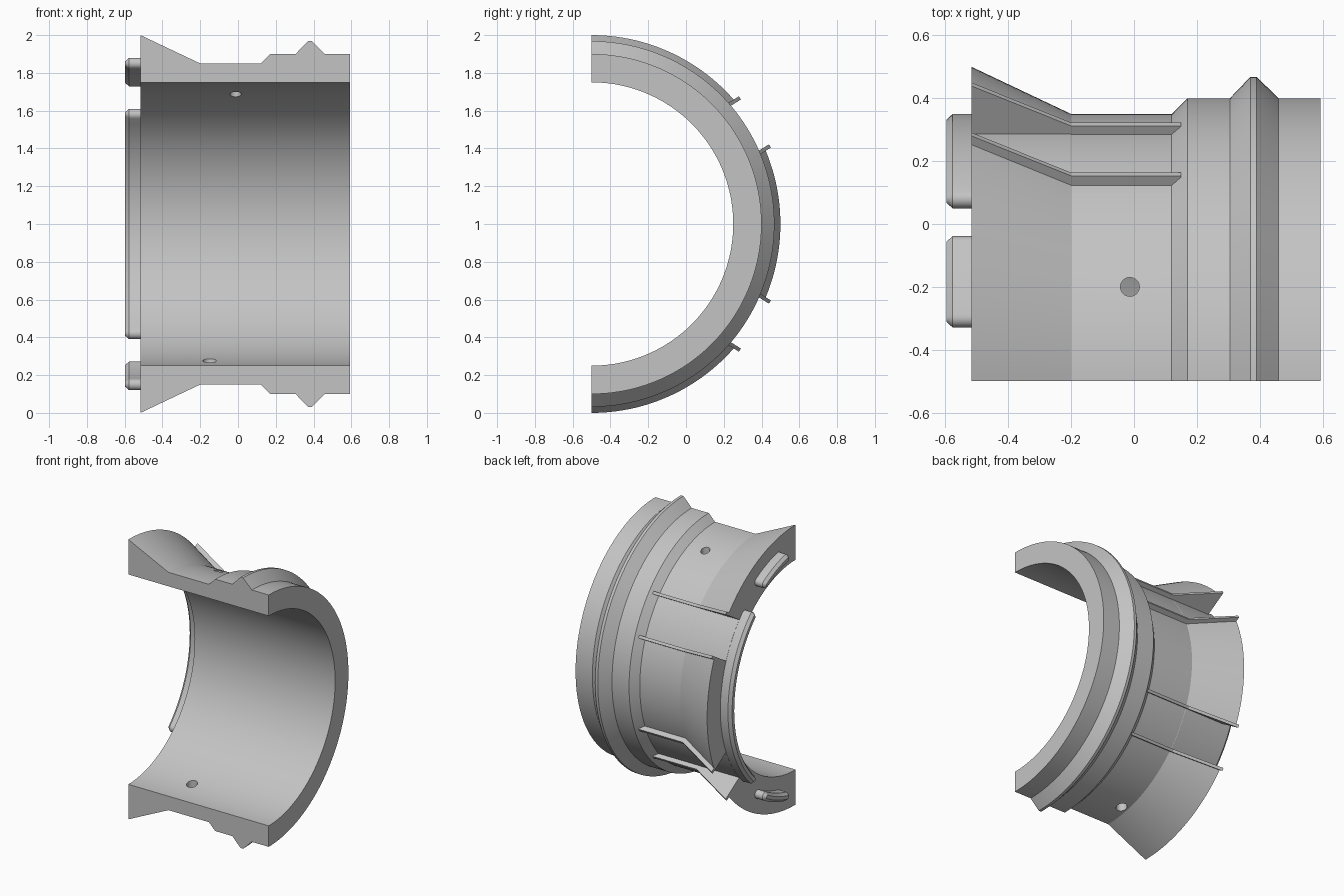
import bpy, bmesh
from math import sin, cos, pi, radians, sqrt, asin
from mathutils import Matrix

cube = bpy.data.objects.get("Cube")
if cube:
    bpy.data.objects.remove(cube, do_unlink=True)

grey = bpy.data.materials.new("light grey")
grey.use_nodes = True
colour = (0.55, 0.55, 0.55, 1)
grey.diffuse_color = colour
grey.node_tree.nodes["Principled BSDF"].inputs["Base Color"].default_value = colour

AXIS_Y, AXIS_Z = -0.5, 1.0   # the ring axis runs along x
NOTCH_ANGLE, NOTCH_HALF = radians(32), 0.14


def loft(name, loops):
    """Join equal closed loops of points into a capped solid."""
    bm = bmesh.new()
    rings = [[bm.verts.new(p) for p in loop] for loop in loops]
    n = len(rings[0])
    for a, b in zip(rings, rings[1:]):
        for i in range(n):
            j = (i + 1) % n
            bm.faces.new((a[i], a[j], b[j], b[i]))
    bm.faces.new(rings[0])
    bm.faces.new(rings[-1])
    bmesh.ops.recalc_face_normals(bm, faces=bm.faces)
    mesh = bpy.data.meshes.new(name)
    bm.to_mesh(mesh)
    bm.free()
    obj = bpy.data.objects.new(name, mesh)
    bpy.context.collection.objects.link(obj)
    mesh.materials.append(grey)
    return obj


def polar(x, r, a):
    return (x, AXIS_Y + r * cos(a), AXIS_Z + r * sin(a))


def tilted(x, u, n, side):
    """Point in a frame turned to the notch direction, mirrored by side."""
    c, s = cos(NOTCH_ANGLE), sin(NOTCH_ANGLE)
    return (x, AXIS_Y + u * c - n * s, AXIS_Z + side * (u * s + n * c))


def activate(obj):
    bpy.ops.object.select_all(action='DESELECT')
    obj.select_set(True)
    bpy.context.view_layer.objects.active = obj


def smooth(obj):
    activate(obj)
    bpy.ops.object.shade_smooth_by_angle(angle=radians(20))


def cut(obj, cutter):
    cutter.hide_render = True
    mod = obj.modifiers.new("cut", 'BOOLEAN')
    mod.operation, mod.solver, mod.object = 'DIFFERENCE', 'EXACT', cutter
    activate(obj)
    bpy.ops.object.modifier_apply(modifier=mod.name)
    bpy.data.objects.remove(cutter, do_unlink=True)


# Half ring shell: profile (x, radius) swept through half a turn
profile = [(-0.517, 0.75), (-0.517, 1.0), (-0.2, 0.85), (0.12, 0.85),
           (0.17, 0.9), (0.305, 0.9), (0.37, 0.968), (0.39, 0.968),
           (0.46, 0.9), (0.593, 0.9), (0.593, 0.75)]
STEPS = 96
shell = loft("half_ring_shell",
             [[polar(x, r, -pi / 2 + pi * i / STEPS) for x, r in profile]
              for i in range(STEPS + 1)])

# Straight-sided notches through the flared lip
for side in (1, -1):
    half_angle = asin(NOTCH_HALF / 0.851)
    outline = [(1.2, -NOTCH_HALF)]
    for i in range(17):
        a = half_angle * (i / 8 - 1)
        outline.append((0.851 * cos(a), 0.851 * sin(a)))
    outline.append((1.2, NOTCH_HALF))
    cut(shell, loft("notch_cutter", [[tilted(x, u, n, side) for u, n in outline]
                                     for x in (-0.7, -0.195)]))

# Vertical drilled holes, upper and lower
for x, y, z, r in ((-0.013, -0.2, 1.8, 0.03), (-0.15, -0.305, 0.2, 0.036)):
    circle = [(x + r * cos(2 * pi * i / 32), y + r * sin(2 * pi * i / 32)) for i in range(32)]
    cut(shell, loft("hole_cutter", [[(*p, z + d) for p in circle] for d in (-0.2, 0.2)]))
smooth(shell)

# Thin ribs lining both walls of each notch
for side, level in ((1, "upper"), (-1, "lower")):
    for sign, place in ((1, "outer"), (-1, "inner")):
        rib = [(-0.517, 0.83), (-0.517, 1.02), (-0.2, 0.87), (0.15, 0.87), (0.15, 0.83)]
        loft(f"{level}_{place}_rib",
             [[tilted(x, u, sign * n, side) for x, u in rib]
              for n in (NOTCH_HALF, NOTCH_HALF + 0.02)])


# Curved locating pads with round ends and a chamfered rim
def pad(name, radius, half, start, end):
    def outline(x, h):
        pts = [polar(x, radius + h, start + (end - start) * i / 32) for i in range(33)]
        for a, flip, direction in ((end, 0, 1), (start, pi, 1)):
            _, cy, cz = polar(x, radius, a)
            for i in range(1, 12):
                t = a + flip + direction * pi * i / 12
                pts.append((x, cy + h * cos(t), cz + h * sin(t)))
            if flip == 0:
                pts += [polar(x, radius - h, end + (start - end) * i / 32) for i in range(33)]
        return pts
    smooth(loft(name, [outline(-0.5, half), outline(-0.577, half),
                       outline(-0.597, half - 0.018)]))


pad("centre_pad", 0.82, 0.03, radians(-45), radians(45))
pad("upper_pad", 0.873, 0.03, radians(60.4), radians(76.7))
pad("lower_pad", 0.873, 0.03, radians(-76.7), radians(-60.4))
